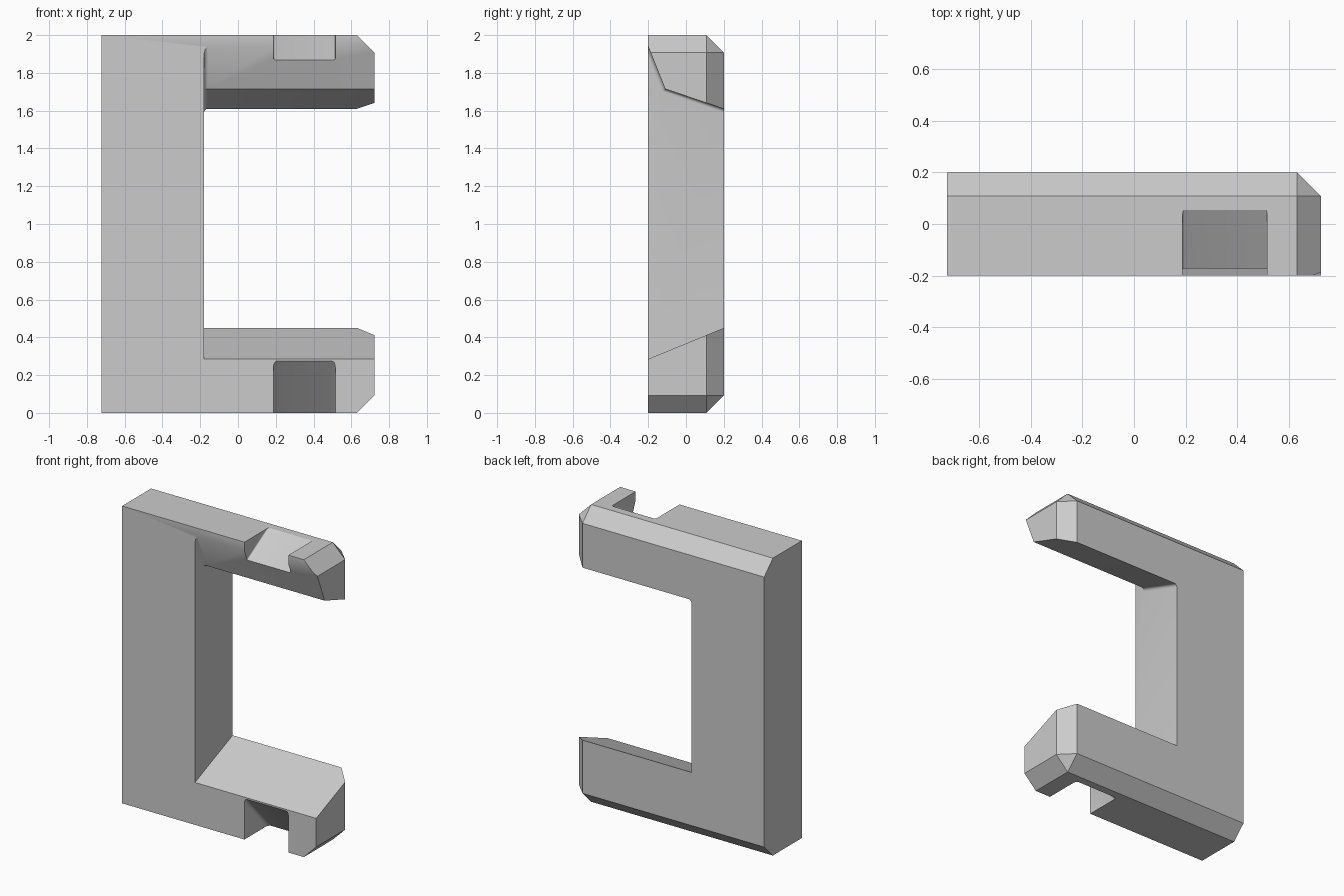
import bpy, bmesh
from math import radians

if "Cube" in bpy.data.objects:
    bpy.data.objects.remove(bpy.data.objects["Cube"])


def finish(bm, name):
    bmesh.ops.recalc_face_normals(bm, faces=bm.faces)
    mesh = bpy.data.meshes.new(name)
    bm.to_mesh(mesh)
    bm.free()
    obj = bpy.data.objects.new(name, mesh)
    bpy.context.collection.objects.link(obj)
    return obj


def prism(name, profile, x0, x1, rounded=(), radius=0.02):
    """Extrude a (y, z) profile along x; round the end edges of chosen sides."""
    bm = bmesh.new()
    n = len(profile)
    a = [bm.verts.new((x0, y, z)) for y, z in profile]
    b = [bm.verts.new((x1, y, z)) for y, z in profile]
    bm.faces.new(a)
    bm.faces.new(b[::-1])
    for i in range(n):
        j = (i + 1) % n
        bm.faces.new((a[i], b[i], b[j], a[j]))
    bmesh.ops.recalc_face_normals(bm, faces=bm.faces)
    edges = [bm.edges.get((ring[i], ring[(i + 1) % n])) for ring in (a, b) for i in rounded]
    if edges:
        bmesh.ops.bevel(bm, geom=edges, offset=radius, segments=4, profile=0.5,
                        affect='EDGES')
    return finish(bm, name)


# Outer block with chamfered back and right edges, mirrored about mid height
X, Y, C = 0.722, 0.2, 0.092
bm = bmesh.new()
for flip in (False, True):
    pts = [(-X, -Y, 0), (-X, Y - C, 0), (-X, Y, C),
           (X - C, -Y, 0), (X - C, Y - C, 0), (X - C, Y, C),
           (X, -Y, C), (X, Y - C, C)]
    for x, y, z in pts:
        bm.verts.new((x, y, 2 - z if flip else z))
bmesh.ops.convex_hull(bm, input=bm.verts)
bmesh.ops.dissolve_limit(bm, angle_limit=radians(1), verts=bm.verts, edges=bm.edges)
body = finish(bm, "clip_bracket")

# Jaw opening with sloped floor and two-angle ceiling
opening = prism("jaw_opening_cutter",
                [(-0.3, 0.244), (0.3, 0.491), (0.3, 1.576), (-0.11, 1.715), (-0.3, 2.19)],
                -0.18, 1.0, rounded=(2, 3), radius=0.02)

# Slanted notches in the lower and upper arms
low_notch = prism("lower_notch_cutter",
                  [(-0.3, -0.1), (0.148, -0.1), (-0.3, 0.383)],
                  0.188, 0.515, rounded=(1,), radius=0.02)
top_notch = prism("upper_notch_cutter",
                  [(-0.3, 2.1), (0.228, 2.1), (-0.3, 1.795)],
                  0.188, 0.515, rounded=(1,), radius=0.008)

bpy.context.view_layer.objects.active = body
body.select_set(True)
for cutter in (opening, low_notch, top_notch):
    cutter.hide_render = True
    mod = body.modifiers.new(cutter.name, 'BOOLEAN')
    mod.operation = 'DIFFERENCE'
    mod.solver = 'EXACT'
    mod.object = cutter
    bpy.ops.object.modifier_apply(modifier=mod.name)
    bpy.data.objects.remove(cutter, do_unlink=True)

bpy.ops.object.shade_smooth_by_angle(angle=radians(24))
